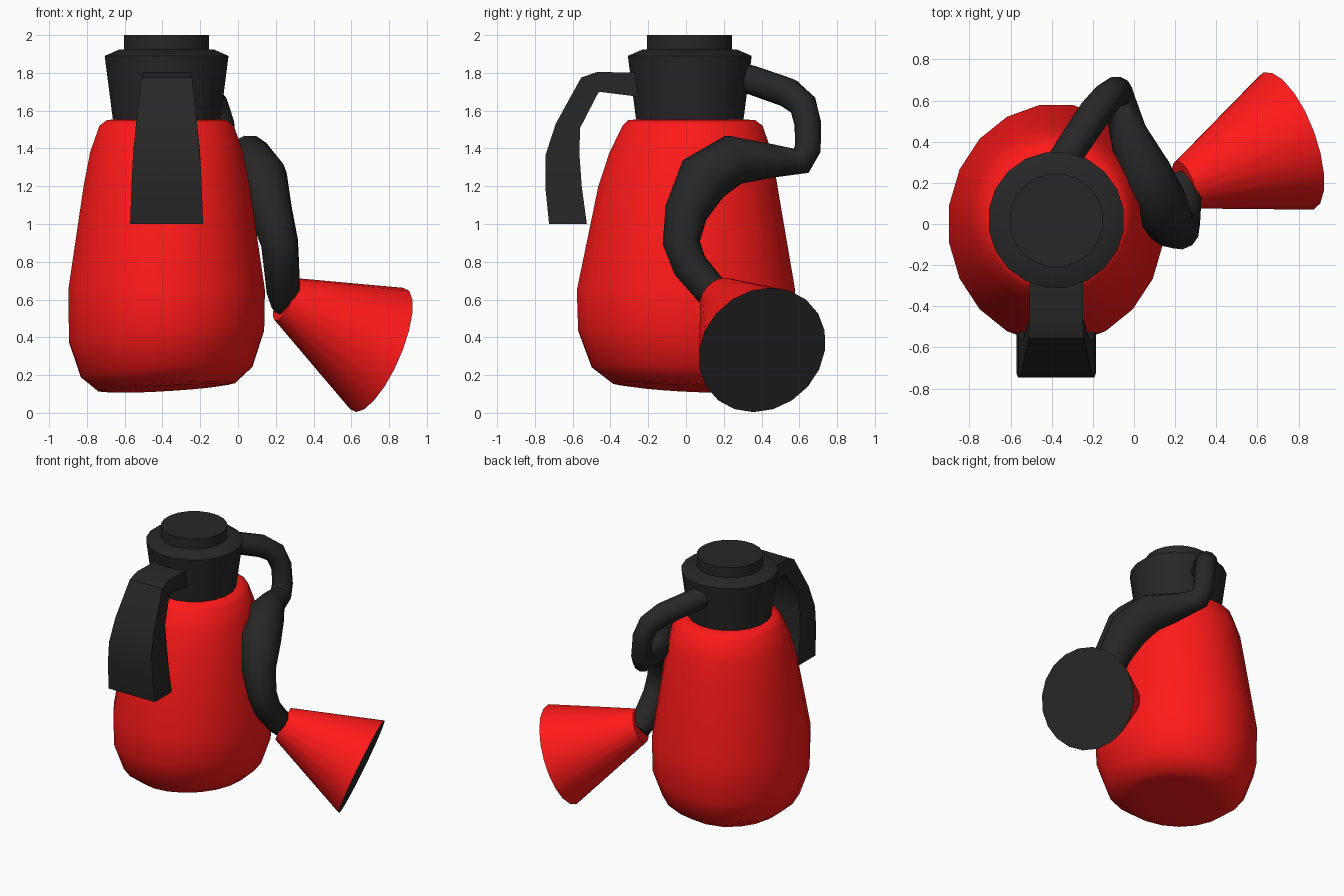
import bpy, bmesh, math
from mathutils import Vector

if "Cube" in bpy.data.objects:
    bpy.data.objects.remove(bpy.data.objects["Cube"])


def material(name, color):
    m = bpy.data.materials.new(name)
    m.diffuse_color = color
    m.use_nodes = True
    m.node_tree.nodes["Principled BSDF"].inputs["Base Color"].default_value = m.diffuse_color
    return m


RED = material("red_paint", (1.0, 0.01, 0.01, 1))
BLACK = material("black_plastic", (0.02, 0.02, 0.02, 1))
CX = -0.378  # vertical axis of the tank


def shade(ob, angle):
    bpy.ops.object.select_all(action='DESELECT')
    ob.select_set(True)
    bpy.context.view_layer.objects.active = ob
    bpy.ops.object.shade_smooth_by_angle(angle=math.radians(angle))


def loft(name, rings, mats, angle=35, end_mat=0):
    """Skin a list of equal-length point rings and cap both ends."""
    bm = bmesh.new()
    vs = [[bm.verts.new(p) for p in ring] for ring in rings]
    n = len(rings[0])
    for a, b in zip(vs, vs[1:]):
        for i in range(n):
            j = (i + 1) % n
            bm.faces.new((a[i], a[j], b[j], b[i]))
    bm.faces.new(vs[0][::-1])
    bm.faces.new(vs[-1]).material_index = end_mat
    bmesh.ops.recalc_face_normals(bm, faces=bm.faces)
    me = bpy.data.meshes.new(name)
    bm.to_mesh(me)
    bm.free()
    for m in mats:
        me.materials.append(m)
    ob = bpy.data.objects.new(name, me)
    bpy.context.collection.objects.link(ob)
    if angle:
        shade(ob, angle)
    return ob


def oval(z, cy, rx, ry, n=20, tilt=0.0):
    ring = []
    for i in range(n):
        t = 2 * math.pi * (i + 0.5) / n
        x, y = rx * math.cos(t), ry * math.sin(t)
        ring.append((CX + x, cy + y, z + tilt * (0.06 * x - 0.05 * y)))
    return ring


# Tank: tapered oval body with a slightly tilted base
tank = [(0.13, 0, 0.30, 0.30), (0.138, 0, 0.365, 0.39), (0.22, 0, 0.46, 0.505),
        (0.41, 0, 0.523, 0.578), (0.65, 0, 0.527, 0.585), (1.2, 0.01, 0.445, 0.48),
        (1.38, 0.025, 0.41, 0.435), (1.52, 0.035, 0.36, 0.375),
        (1.55, 0.03, 0.32, 0.34), (1.555, 0.025, 0.27, 0.27)]
loft("tank", [oval(*r, tilt=1 if r[0] < 0.5 else 0) for r in tank], [RED], 45)

# Head cap and top knob
loft("head_cap", [oval(z, 0.02, r, r) for z, r in
                  ((1.53, 0.285), (1.89, 0.332), (1.925, 0.25))], [BLACK])
loft("top_knob", [oval(z, 0.018, 0.228, 0.228) for z in (1.9, 2.0)], [BLACK])

# Front handle: (outer y, z), (inner y, z), half width
handle = [((-0.22, 1.80), (-0.22, 1.67), 0.13), ((-0.47, 1.805), (-0.46, 1.70), 0.13),
          ((-0.555, 1.775), (-0.475, 1.675), 0.135), ((-0.69, 1.53), (-0.56, 1.51), 0.162),
          ((-0.745, 1.36), (-0.565, 1.38), 0.177), ((-0.745, 1.2), (-0.552, 1.2), 0.186),
          ((-0.725, 1.0), (-0.525, 1.0), 0.193)]
loft("handle", [[(CX - w, *o), (CX + w, *o), (CX + w, *i), (CX - w, *i)]
                for o, i, w in handle], [BLACK], 30)

# Hose: tube of varying thickness (x, y, z, radius)
path = [(-0.38, 0.25, 1.79, 0.075), (-0.31, 0.36, 1.758, 0.078), (-0.19, 0.54, 1.695, 0.08),
        (-0.125, 0.62, 1.63, 0.075), (-0.09, 0.645, 1.53, 0.072), (-0.08, 0.645, 1.40, 0.072),
        (-0.07, 0.61, 1.335, 0.075), (-0.03, 0.45, 1.335, 0.092), (0.05, 0.25, 1.34, 0.135),
        (0.12, 0.09, 1.24, 0.145), (0.175, 0.0, 1.06, 0.115), (0.22, -0.025, 0.9, 0.1),
        (0.23, 0.02, 0.78, 0.095), (0.24, 0.13, 0.65, 0.09), (0.26, 0.2, 0.58, 0.085)]


def hose_ring(k, n=12):
    p = [Vector(q[:3]) for q in path]
    d_in = (p[k] - p[max(k - 1, 0)]).normalized()
    d_out = (p[min(k + 1, len(p) - 1)] - p[k]).normalized()
    return p[k], (d_in + d_out).normalized(), path[k][3]


rings, u = [], Vector((0, 0, 1))
for k in range(len(path)):
    c, t, r = hose_ring(k)
    u = (u - t * u.dot(t)).normalized()  # carry the frame along the path
    v = t.cross(u)
    rings.append([c + r * (u * math.cos(a) + v * math.sin(a))
                  for a in (2 * math.pi * i / 12 for i in range(12))])
loft("hose", rings, [BLACK], 60)

# Discharge horn: flared cone with a dark mouth
axis = Vector((0.87, 0.32, -0.375)).normalized()
side = axis.cross(Vector((0, 0, 1))).normalized()
up = side.cross(axis)
loft("horn", [[Vector(c) + r * (side * math.cos(a) + up * math.sin(a))
               for a in (2 * math.pi * i / 20 for i in range(20))]
              for c, r in (((0.245, 0.19, 0.602), 0.122), ((0.75, 0.403, 0.333), 0.355))],
     [RED, BLACK], 35, end_mat=1)
